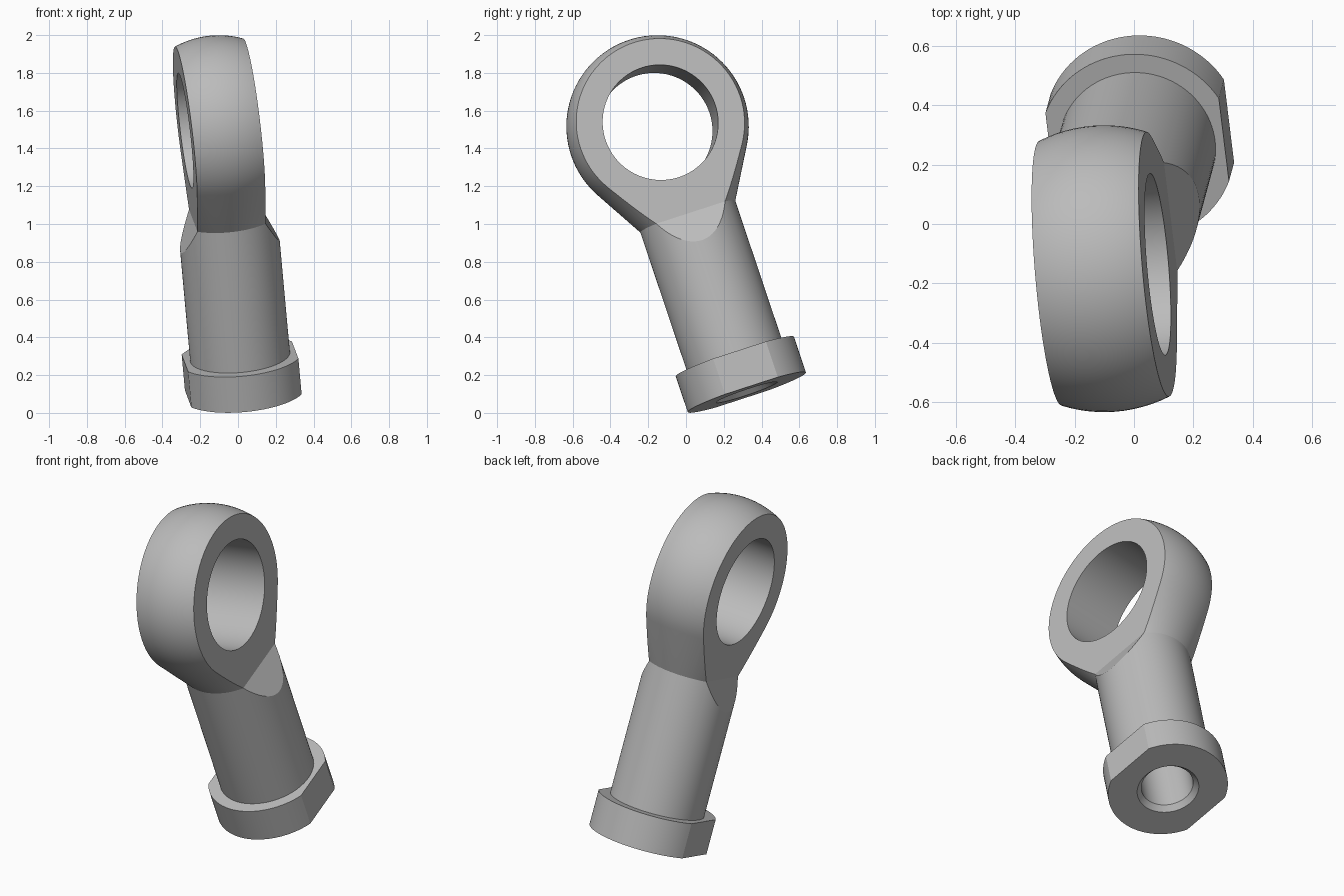
import bpy, bmesh
from math import pi, sin, cos, atan2, acos, hypot
from mathutils import Matrix, Vector

if "Cube" in bpy.data.objects:
    bpy.data.objects.remove(bpy.data.objects["Cube"])

# Main dimensions, measured along the shank axis from the collar's underside
EYE_H, EYE_R, HALF_WIDTH, HOLE_R = 1.49, 0.483, 0.182, 0.307
SHANK_R, NECK_H = 0.265, 0.985
COLLAR_R, COLLAR_H, FLAT = 0.33, 0.2, 0.295
BORE_R, BORE_DEPTH = 0.143, 0.8

steel = bpy.data.materials.new("grey_steel")
steel.use_nodes = True
steel.diffuse_color = (0.5, 0.5, 0.5, 1)
steel.node_tree.nodes["Principled BSDF"].inputs["Base Color"].default_value = (0.5, 0.5, 0.5, 1)


def make_object(name, bm):
    bmesh.ops.recalc_face_normals(bm, faces=bm.faces)
    mesh = bpy.data.meshes.new(name)
    bm.to_mesh(mesh)
    bm.free()
    obj = bpy.data.objects.new(name, mesh)
    bpy.context.collection.objects.link(obj)
    return obj


def lathe(name, profile, steps=96):
    """Revolve (radius, height) points around z."""
    bm = bmesh.new()
    verts = [bm.verts.new((r, 0, h)) for r, h in profile]
    edges = [bm.edges.new(pair) for pair in zip(verts, verts[1:])]
    bmesh.ops.spin(bm, geom=verts + edges, cent=(0, 0, 0), axis=(0, 0, 1),
                   angle=2 * pi, steps=steps, use_merge=True)
    bmesh.ops.remove_doubles(bm, verts=bm.verts, dist=1e-5)
    return make_object(name, bm)


def prism(name, outline, side):
    """Extrude an (x, z) outline along y, mirrored to the chosen side."""
    bm = bmesh.new()
    face = bm.faces.new([bm.verts.new((side * x, -1, z)) for x, z in outline])
    new = bmesh.ops.extrude_face_region(bm, geom=[face])["geom"]
    bmesh.ops.translate(bm, vec=(0, 2, 0),
                        verts=[g for g in new if isinstance(g, bmesh.types.BMVert)])
    return make_object(name, bm)


def cut(target, cutter):
    mod = target.modifiers.new("cut", 'BOOLEAN')
    mod.operation, mod.solver, mod.object = 'DIFFERENCE', 'EXACT', cutter
    bpy.context.view_layer.objects.active = target
    bpy.ops.object.modifier_apply(modifier=mod.name)
    bpy.data.objects.remove(cutter)


# Body: bore, collar, shank, then a cone tangent to a spherical head
drop = EYE_H - NECK_H
start = -atan2(drop, SHANK_R) + acos(EYE_R / hypot(drop, SHANK_R))
profile = [(0, BORE_DEPTH + 0.06), (BORE_R, BORE_DEPTH), (BORE_R, 0.03), (0.17, 0),
           (COLLAR_R, 0), (COLLAR_R, COLLAR_H), (SHANK_R, COLLAR_H), (SHANK_R, NECK_H)]
ARC = 32
for i in range(ARC + 1):
    a = start + (pi / 2 - start) * i / ARC
    profile.append((EYE_R * cos(a) if i < ARC else 0, EYE_H + EYE_R * sin(a)))
body = lathe("rod_end_body", profile)

# Flat eye faces with sloped shoulders, and the two collar flats
shoulder = [(HALF_WIDTH, NECK_H), (0.282, 0.786), (1, 0.786), (1, 2.5), (HALF_WIDTH, 2.5)]
flat = [(FLAT, -0.1), (1, -0.1), (1, 0.3), (FLAT, 0.3)]
for side in (1, -1):
    cut(body, prism("shoulder_cutter", shoulder, side))
    cut(body, prism("flat_cutter", flat, side))

# Eye hole
bm = bmesh.new()
bmesh.ops.create_cone(bm, cap_ends=True, segments=96, radius1=HOLE_R, radius2=HOLE_R, depth=2,
                      matrix=Matrix.Translation((0, 0, EYE_H)) @ Matrix.Rotation(pi / 2, 4, 'Y'))
cut(body, make_object("hole_cutter", bm))

body.data.materials.clear()
body.data.materials.append(steel)

# Lean the part: eye axis along x_axis, shank along z_axis
z_axis = Vector((-0.086, -0.317, 0.944)).normalized()
x_axis = Vector((0.989, 0.083, 0.118))
y_axis = z_axis.cross(x_axis).normalized()
x_axis = y_axis.cross(z_axis)
lean = Matrix((x_axis, y_axis, z_axis)).transposed().to_4x4()
body.data.transform(Matrix.Translation((0.028, 0.322, 0.109)) @ lean)

# Smooth curved surfaces, keep machined edges crisp
bpy.ops.object.select_all(action='DESELECT')
body.select_set(True)
bpy.context.view_layer.objects.active = body
bpy.ops.object.shade_smooth_by_angle(angle=0.4)
